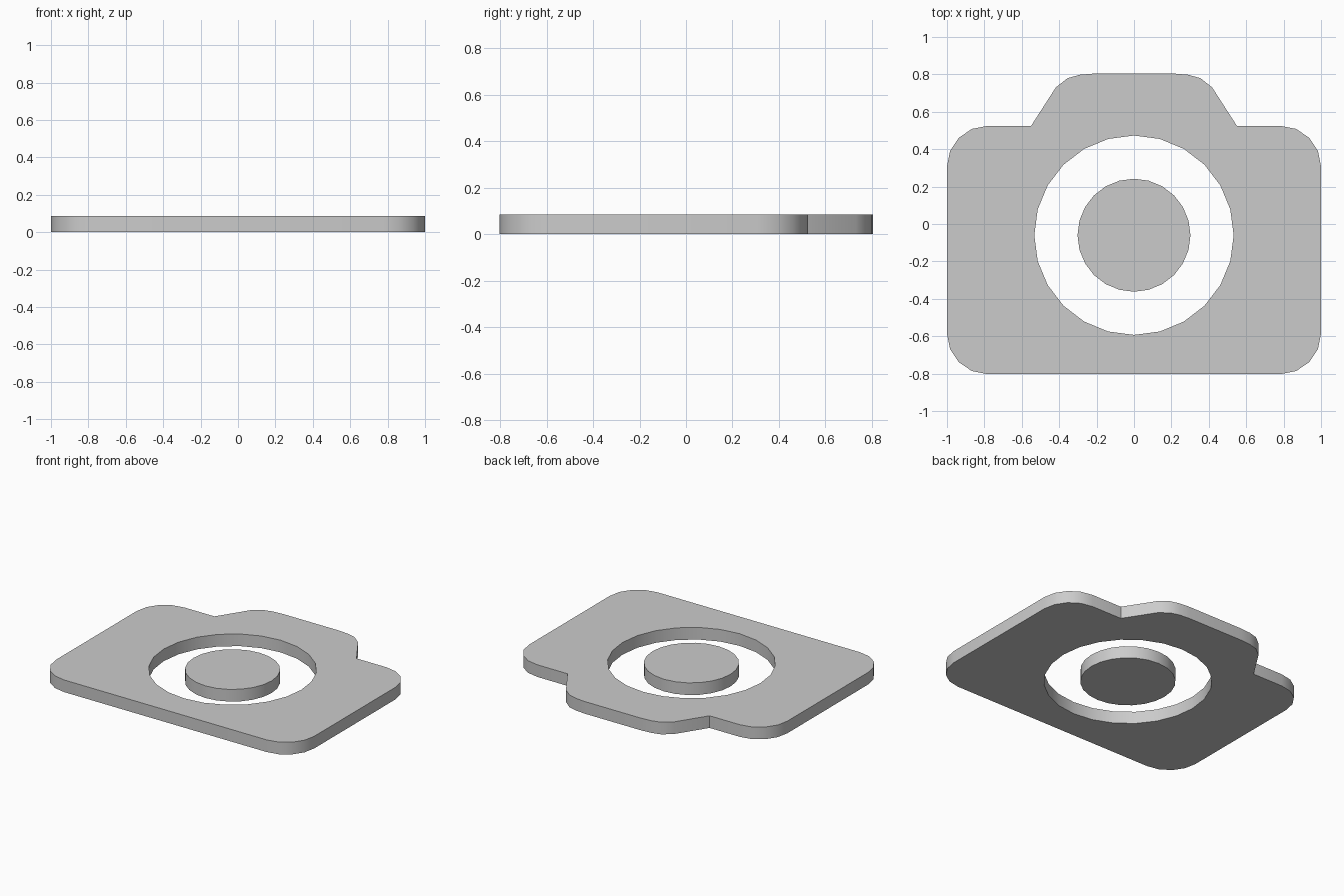
import bpy, bmesh
from math import sin, cos, pi, radians

if "Cube" in bpy.data.objects:
    bpy.data.objects.remove(bpy.data.objects["Cube"])

THICK = 0.085
LENS_Y = -0.06


def arc(cx, cy, r, a0, a1, steps):
    """Points on an arc, both ends included (degrees)."""
    return [(cx + r * cos(radians(a0 + (a1 - a0) * i / steps)),
             cy + r * sin(radians(a0 + (a1 - a0) * i / steps)))
            for i in range(steps + 1)]


def circle(r, n=24):
    return [(r * cos(2 * pi * i / n), LENS_Y + r * sin(2 * pi * i / n)) for i in range(n)]


def plate(name, *loops):
    """Extruded flat plate; loops after the first become holes."""
    cu = bpy.data.curves.new(name, 'CURVE')
    cu.dimensions = '2D'
    cu.fill_mode = 'BOTH'
    cu.extrude = THICK / 2
    for pts in loops:
        sp = cu.splines.new('POLY')
        sp.points.add(len(pts) - 1)
        for p, (x, y) in zip(sp.points, pts):
            p.co = (x, y, 0, 1)
        sp.use_cyclic_u = True
    ob = bpy.data.objects.new(name, cu)
    bpy.context.collection.objects.link(ob)
    bpy.ops.object.select_all(action='DESELECT')
    bpy.context.view_layer.objects.active = ob
    ob.select_set(True)
    bpy.ops.object.convert(target='MESH')
    ob = bpy.context.view_layer.objects.active
    ob.name = name
    # Weld caps to walls and stand the plate on the ground
    bm = bmesh.new()
    bm.from_mesh(ob.data)
    bmesh.ops.remove_doubles(bm, verts=bm.verts[:], dist=1e-4)
    bmesh.ops.translate(bm, verts=bm.verts[:], vec=(0, 0, THICK / 2))
    bmesh.ops.recalc_face_normals(bm, faces=bm.faces[:])
    bm.to_mesh(ob.data)
    bm.free()
    bpy.ops.object.shade_smooth_by_angle(angle=radians(30))
    return ob


# Right half of the body outline, bottom to top, then mirrored
R = 0.217
right = arc(1 - R, -0.803 + R, R, -90, 0, 4)
right += arc(1 - R, 0.525 - R, R, 0, 90, 4)
right += [(0.55, 0.525), (0.418, 0.73), (0.355, 0.78), (0.289, 0.798), (0.215, 0.804)]
outline = right + [(-x, y) for x, y in reversed(right)]

# Body with the round lens opening
plate("camera_body", outline, circle(0.533))

# Loose lens disc in the middle
plate("lens_disc", circle(0.302))
